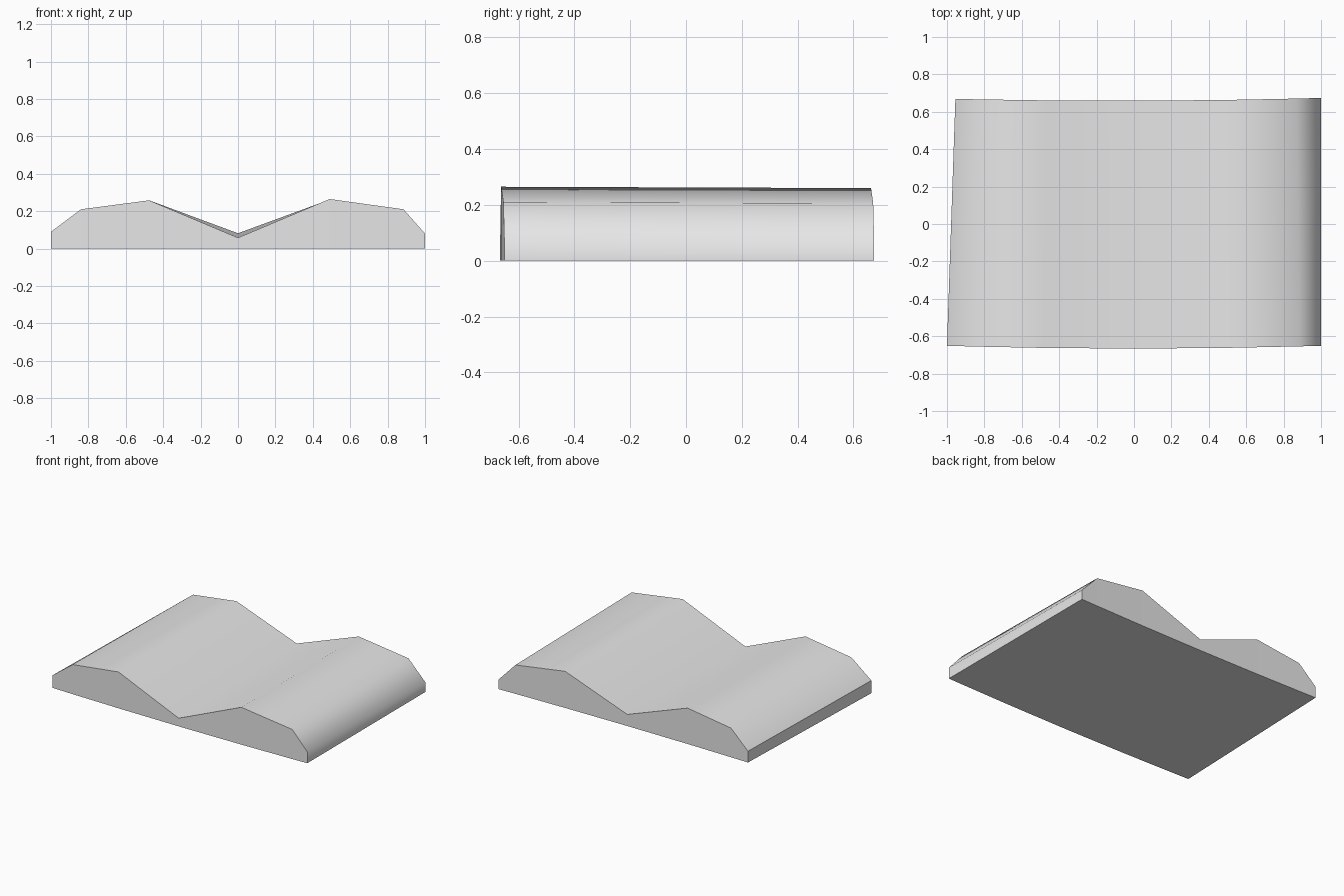
import bpy
import bmesh

cube = bpy.data.objects.get("Cube")
if cube:
    bpy.data.objects.remove(cube, do_unlink=True)

# Ridge outline (x, z) at each end, from the model's right to its left
FRONT = [(-1.0, 0.09), (-0.84, 0.21), (-0.475, 0.258), (0.0, 0.058),
         (0.49, 0.265), (0.885, 0.21), (1.0, 0.08)]
BACK = [(-0.955, 0.08), (-0.82, 0.207), (-0.475, 0.255), (0.0, 0.082),
        (0.485, 0.26), (0.87, 0.205), (1.0, 0.068)]


def front_y(x):
    return -0.651 - 0.015 * (1 - x * x)


def back_y(x):
    return 0.672 - 0.013 * (1 - x * x) + 0.002 * x


def add_outline(bm, outline, y_at):
    """Top and base vertices of one bowed end."""
    top = [bm.verts.new((x, y_at(x), z)) for x, z in outline]
    base = [bm.verts.new((x, y_at(x), 0)) for x, z in outline]
    return top, base


# Loft the two ends together
bm = bmesh.new()
front_top, front_base = add_outline(bm, FRONT, front_y)
back_top, back_base = add_outline(bm, BACK, back_y)
rounded = set()
for i in range(len(FRONT) - 1):
    j = i + 1
    rounded.add(bm.faces.new((front_top[i], front_top[j], back_top[j], back_top[i])))
    bm.faces.new((front_base[i], back_base[i], back_base[j], front_base[j]))
    bm.faces.new((front_base[i], front_base[j], front_top[j], front_top[i]))
    bm.faces.new((back_base[j], back_base[i], back_top[i], back_top[j]))

# Side walls: the +x wall rolls smoothly into the top, the other is crisp
rounded.add(bm.faces.new((front_base[-1], back_base[-1], back_top[-1], front_top[-1])))
bm.faces.new((back_base[0], front_base[0], front_top[0], back_top[0]))
bmesh.ops.recalc_face_normals(bm, faces=bm.faces)

# Smooth the rounded top, keep the ends, base and crisp wall sharp
for face in bm.faces:
    face.smooth = face in rounded
for edge in bm.edges:
    edge.smooth = all(face in rounded for face in edge.link_faces)

mesh = bpy.data.meshes.new("ridged_block")
bm.to_mesh(mesh)
bm.free()
block = bpy.data.objects.new("ridged_block", mesh)
bpy.context.collection.objects.link(block)

# Plain grey
grey = bpy.data.materials.new("light_grey")
grey.use_nodes = True
colour = (0.8, 0.8, 0.8, 1)
grey.diffuse_color = colour
grey.node_tree.nodes["Principled BSDF"].inputs["Base Color"].default_value = colour
mesh.materials.append(grey)
